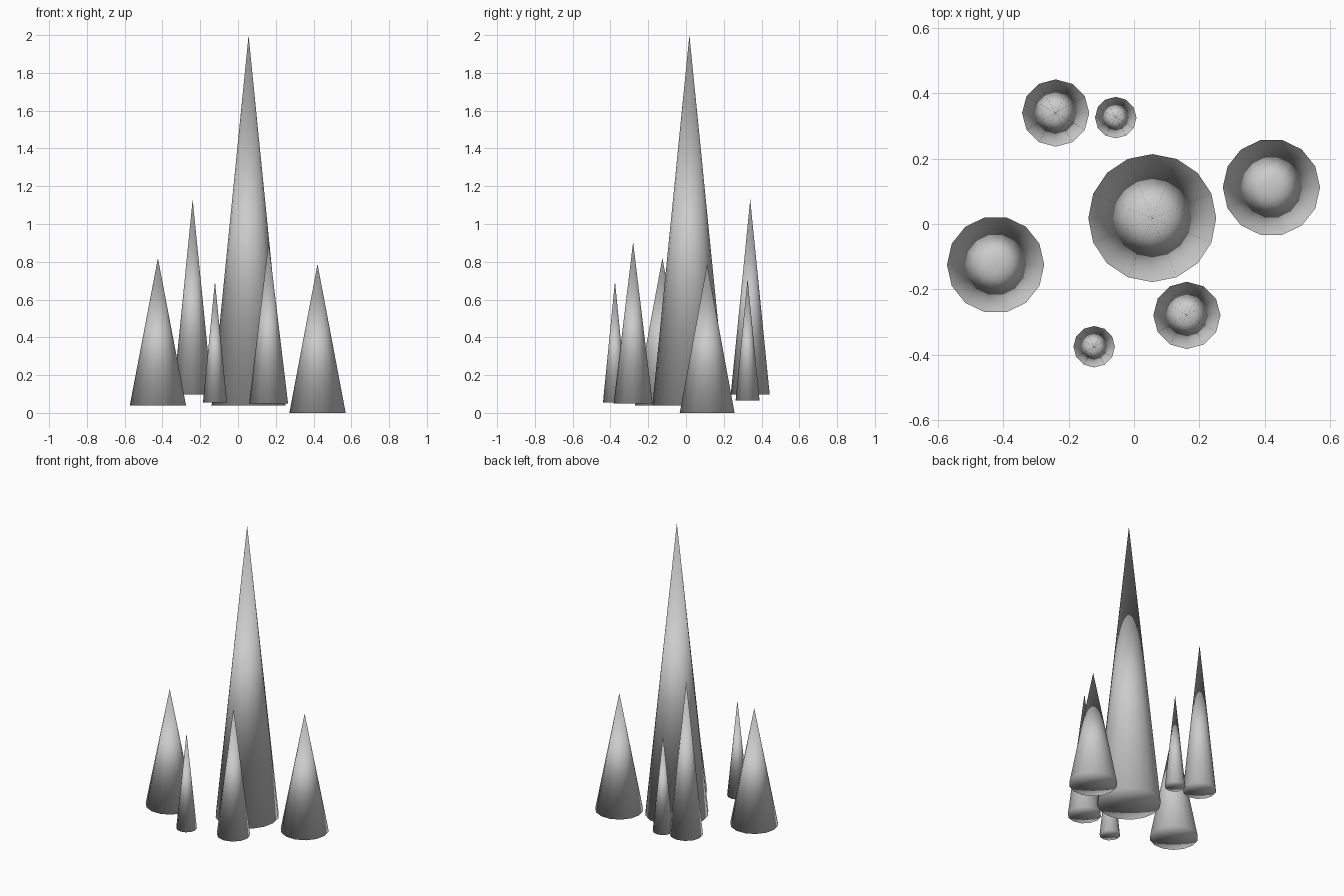
import bpy, math

if "Cube" in bpy.data.objects:
    bpy.data.objects.remove(bpy.data.objects["Cube"])

# name, centre x, centre y, base z, tip z, radius, sides
SPIKES = [
    ("main_spike", 0.056, 0.018, 0.038, 2.0, 0.196, 16),
    ("left_wide_spike", -0.424, -0.125, 0.038, 0.82, 0.149, 14),
    ("right_wide_spike", 0.421, 0.112, 0.0, 0.788, 0.149, 14),
    ("back_tall_spike", -0.24, 0.34, 0.098, 1.13, 0.103, 12),
    ("front_medium_spike", 0.162, -0.28, 0.05, 0.905, 0.103, 12),
    ("front_small_spike", -0.122, -0.376, 0.055, 0.697, 0.0635, 12),
    ("back_small_spike", -0.056, 0.326, 0.065, 0.71, 0.0635, 12),
]


def spike(name, x, y, z0, z1, radius, sides):
    # capped cone with a corner on the +x axis, smooth across the base rim
    bpy.ops.mesh.primitive_cone_add(
        vertices=sides, radius1=radius, radius2=0, depth=z1 - z0,
        end_fill_type='TRIFAN', location=(x, y, (z0 + z1) / 2),
        rotation=(0, 0, math.pi / 2))
    bpy.context.object.name = name
    bpy.ops.object.shade_smooth()


for s in SPIKES:
    spike(*s)
